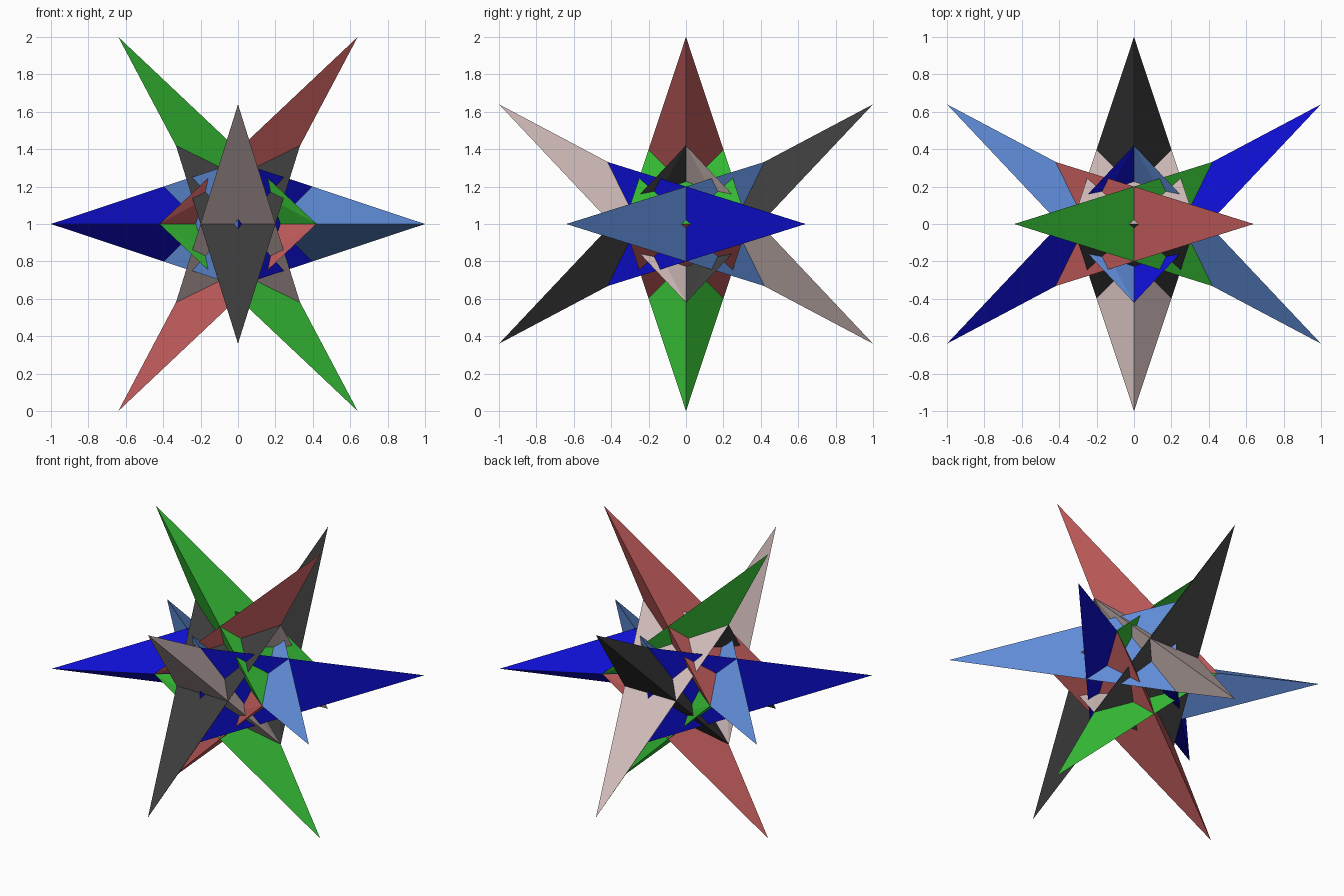
import bpy, bmesh
from mathutils import Vector

if "Cube" in bpy.data.objects:
    bpy.data.objects.remove(bpy.data.objects["Cube"])


def linear(c):
    c /= 255
    return c / 12.92 if c <= 0.04045 else ((c + 0.055) / 1.055) ** 2.4


def material(name, rgb):
    m = bpy.data.materials.new(name)
    m.diffuse_color = (*[linear(c) for c in rgb], 1)
    m.use_nodes = True
    m.node_tree.nodes["Principled BSDF"].inputs["Base Color"].default_value = m.diffuse_color
    return m


# One colour per spindle: two crossed spindles in each of three planes
COLOURS = {
    (0, 1): material("brick_red", (192, 91, 91)),
    (0, -1): material("green", (54, 190, 54)),
    (1, 1): material("deep_blue", (14, 14, 206)),
    (1, -1): material("sky_blue", (95, 139, 214)),
    (2, 1): material("charcoal", (60, 60, 60)),
    (2, -1): material("pale_pink", (208, 188, 186)),
}

# Half a spindle: tip, outer ridge end, two inner flat corners, centre
TIP = (0.64, 0, 1)
RIDGE = (0.33, 0, 0.415)
FLAT_A = (-0.42, 0.332, 0)
FLAT_B = (-0.42, -0.332, 0)
CENTRE = (0, 0, 0)


def place(p, sx, sz, turns):
    x, y, z = p[0] * sx, p[1], p[2] * sz
    for _ in range(turns):          # cycle the axes
        x, y, z = z, x, y
    return Vector((x, y, z + 1))


def spindle(turns, hand):
    bm = bmesh.new()
    for sz in (1, -1):
        verts = [bm.verts.new(place(p, hand * sz, sz, turns))
                 for p in (TIP, RIDGE, FLAT_A, FLAT_B, CENTRE)]
        t, r, a, b, c = verts
        for f in ((t, a, b), (t, r, a), (t, b, r),
                  (r, c, a), (r, b, c), (a, c, b)):
            bm.faces.new(f)
    bmesh.ops.recalc_face_normals(bm, faces=bm.faces)
    name = "spindle_%s_%s" % (("xz", "xy", "yz")[turns], "rising" if hand > 0 else "falling")
    mesh = bpy.data.meshes.new(name)
    bm.to_mesh(mesh)
    bm.free()
    mesh.materials.append(COLOURS[turns, hand])
    bpy.context.collection.objects.link(bpy.data.objects.new(name, mesh))


# Six interlocking spindles
for turns in range(3):
    for hand in (1, -1):
        spindle(turns, hand)
